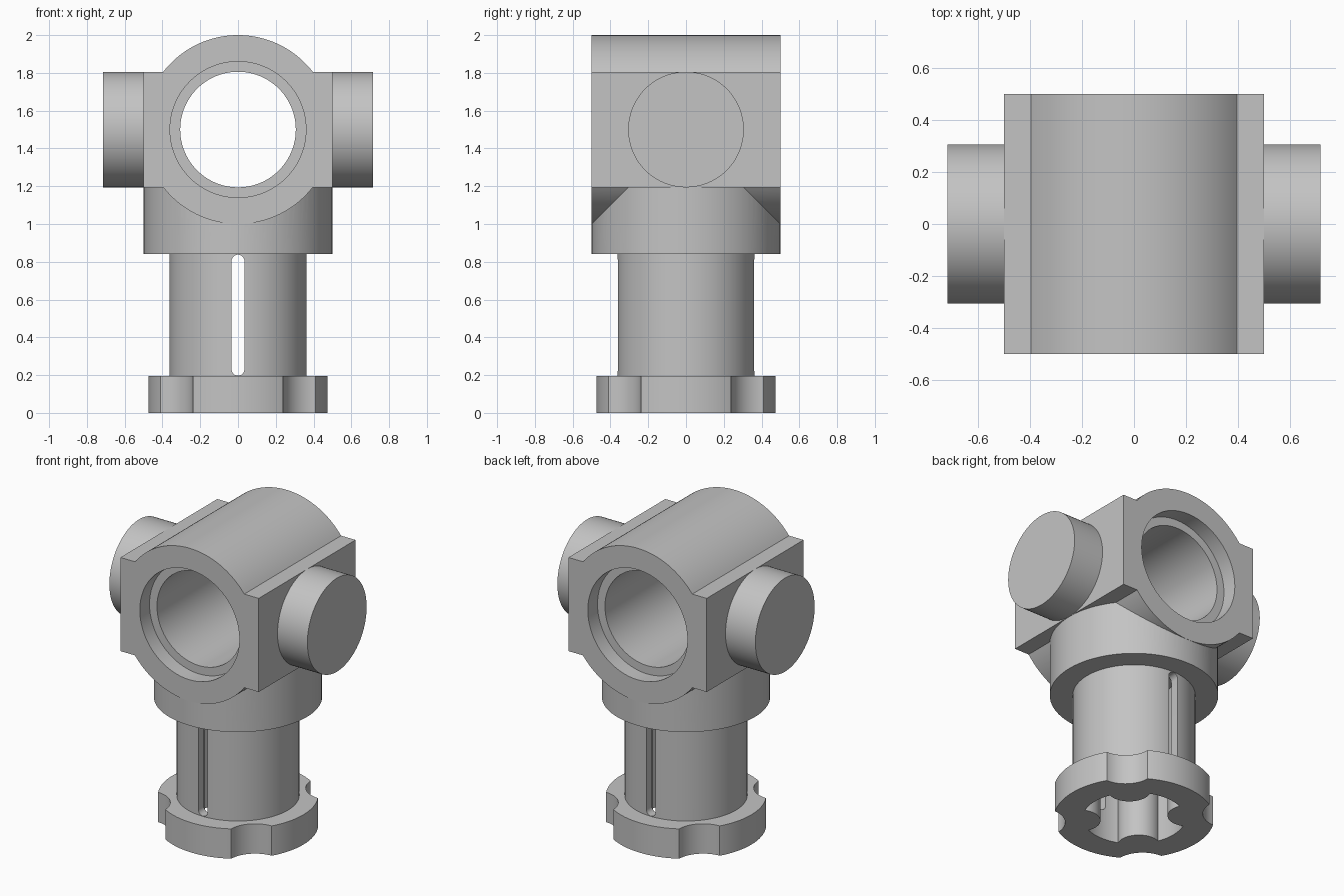
import bpy, bmesh
from math import sin, cos, asin, pi, radians
from mathutils import Matrix, Vector

if "Cube" in bpy.data.objects:
    bpy.data.objects.remove(bpy.data.objects["Cube"], do_unlink=True)

grey = bpy.data.materials.new("plain grey")
grey.use_nodes = True
grey.diffuse_color = (0.55, 0.55, 0.55, 1)
grey.node_tree.nodes["Principled BSDF"].inputs["Base Color"].default_value = grey.diffuse_color

AXES = {
    "x": Matrix(((0, 0, 1), (1, 0, 0), (0, 1, 0))),
    "y": Matrix(((1, 0, 0), (0, 0, 1), (0, 1, 0))),
    "z": Matrix.Identity(3),
}


def arc(r, start, end, steps, cx=0, cy=0):
    """Points on an arc, both ends included."""
    angles = [start + (end - start) * i / steps for i in range(steps + 1)]
    return [(cx + r * cos(a), cy + r * sin(a)) for a in angles]


def prism(name, points, low, high, axis):
    """Extrude a closed outline along an axis."""
    bm = bmesh.new()
    face = bm.faces.new([bm.verts.new(AXES[axis] @ Vector((u, v, low))) for u, v in points])
    top = bmesh.ops.extrude_face_region(bm, geom=[face])["geom"]
    shift = AXES[axis] @ Vector((0, 0, high - low))
    bmesh.ops.translate(bm, vec=shift, verts=[g for g in top if isinstance(g, bmesh.types.BMVert)])
    bmesh.ops.recalc_face_normals(bm, faces=bm.faces)
    mesh = bpy.data.meshes.new(name)
    bm.to_mesh(mesh)
    bm.free()
    mesh.materials.append(grey)
    obj = bpy.data.objects.new(name, mesh)
    bpy.context.collection.objects.link(obj)
    return obj


def cylinder(name, r, low, high, axis, cu=0, cv=0, sides=96):
    return prism(name, arc(r, 0, 2 * pi, sides, cu, cv)[:-1], low, high, axis)


def combine(target, tool, operation):
    """Apply a boolean and discard the tool."""
    mod = target.modifiers.new("cut", "BOOLEAN")
    mod.operation, mod.object, mod.solver = operation, tool, "EXACT"
    bpy.context.view_layer.update()
    graph = bpy.context.evaluated_depsgraph_get()
    mesh = bpy.data.meshes.new_from_object(target.evaluated_get(graph))
    target.modifiers.clear()
    target.data = mesh
    bpy.data.objects.remove(tool, do_unlink=True)


HEAD_Z, HEAD_R, BORE_R = 1.5, 0.5, 0.306
DIAGONALS = [radians(45 + 90 * i) for i in range(4)]

# Head: round barrel with a square block across its middle
a = asin(BORE_R / HEAD_R)
outline = []
for side in (0, pi):
    outline += arc(HEAD_R, side + a, side + pi - a, 48, 0, HEAD_Z)
    s = -1 if side == 0 else 1
    outline += [(s * HEAD_R, HEAD_Z - s * BORE_R), (s * HEAD_R, HEAD_Z + s * BORE_R)]
head = prism("head", outline, -HEAD_R, HEAD_R, "y")

# Collar under the head
combine(head, cylinder("collar", 0.499, 0.84, 1.45, "z"), "UNION")

# Cross bore with a shallow recess at each end
combine(head, cylinder("bore", BORE_R, -0.7, 0.7, "y", 0, HEAD_Z), "DIFFERENCE")
for low, high in ((-0.7, -0.4), (0.4, 0.7)):
    combine(head, cylinder("recess", 0.36, low, high, "y", 0, HEAD_Z), "DIFFERENCE")

# Side stubs
stubs = [
    cylinder("left_stub", BORE_R, 0.46, 0.716, "x", 0, HEAD_Z),
    cylinder("right_stub", BORE_R, -0.716, -0.46, "x", 0, HEAD_Z),
]

# Foot ring with a scallop at each diagonal
stem = cylinder("stem_and_foot", 0.475, 0, 0.195, "z")
for d in DIAGONALS:
    scallop = cylinder("scallop", 0.176, -0.1, 0.4, "z", 0.586 * cos(d), 0.586 * sin(d), 64)
    combine(stem, scallop, "DIFFERENCE")

# Stem tube
combine(stem, cylinder("tube", 0.363, 0.1, 0.84, "z"), "UNION")

# Socket with four rounded ribs
socket = cylinder("socket", 0.305, -0.1, 0.95, "z")
for d in DIAGONALS:
    rib = cylinder("rib", 0.127, -0.2, 1.0, "z", 0.327 * cos(d), 0.327 * sin(d), 64)
    combine(socket, rib, "DIFFERENCE")
combine(stem, socket, "DIFFERENCE")

# Round-ended slot through front and back of the stem
w = 0.034
slot = arc(w, 0, pi, 12, 0, 0.838 - w) + arc(w, pi, 2 * pi, 12, 0, 0.197 + w)
combine(stem, prism("slot", slot, -0.6, 0.6, "y"), "DIFFERENCE")

# Smooth the round walls, keep edges crisp
bpy.ops.object.select_all(action="DESELECT")
for obj in [head, stem] + stubs:
    obj.select_set(True)
bpy.context.view_layer.objects.active = head
bpy.ops.object.shade_smooth_by_angle(angle=radians(25))
